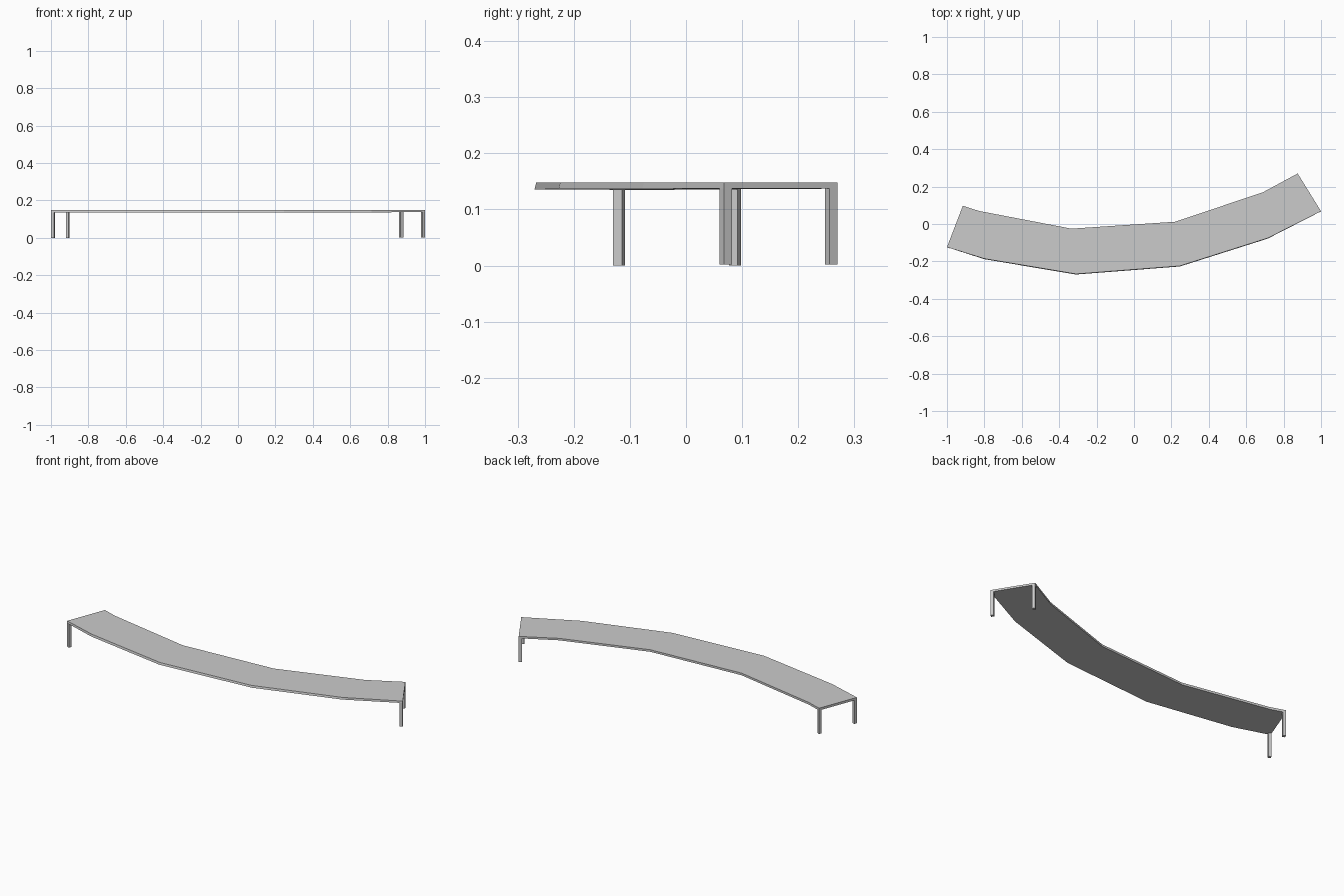
import bpy
from mathutils import Vector

cube = bpy.data.objects.get("Cube")
if cube:
    bpy.data.objects.remove(cube)

GREY = (0.6, 0.6, 0.6, 1)
mat = bpy.data.materials.new("light grey")
mat.use_nodes = True
mat.diffuse_color = GREY
mat.node_tree.nodes["Principled BSDF"].inputs["Base Color"].default_value = GREY

TOP = 0.148
LEG = 0.0165
FLARE = 0.003

# Plan outline of the curved seat, right end to left end
front = [(-1, -0.124), (-0.8, -0.185), (-0.31, -0.267),
         (0.245, -0.224), (0.715, -0.075), (1, 0.068)]
back = [(-0.915, 0.098), (-0.83, 0.07), (-0.335, -0.025),
        (0.22, 0.012), (0.69, 0.17), (0.875, 0.27)]


def make(name, verts, faces):
    mesh = bpy.data.meshes.new(name)
    mesh.from_pydata(verts, [], faces)
    mesh.materials.append(mat)
    obj = bpy.data.objects.new(name, mesh)
    bpy.context.collection.objects.link(obj)
    # Consistent outward normals
    import bmesh
    bm = bmesh.new()
    bm.from_mesh(mesh)
    bmesh.ops.recalc_face_normals(bm, faces=bm.faces)
    bm.to_mesh(mesh)
    bm.free()


def underside(x):
    return 0.135 + 0.001 * (x + 1)


# Seat: one rectangular cross-section per station, bridged with quads
verts, faces = [], []
for (fx, fy), (bx, by) in zip(front, back):
    flare = FLARE if abs(fx) < 0.9 else 0
    verts += [(fx, fy, TOP), (bx, by, TOP),
              (bx, by, underside(bx)), (fx, fy - flare, underside(fx))]
for i in range(len(front) - 1):
    for j in range(4):
        k = (j + 1) % 4
        faces.append((4 * i + j, 4 * i + k, 4 * i + 4 + k, 4 * i + 4 + j))
faces += [(0, 1, 2, 3), tuple(range(len(verts) - 4, len(verts)))]
make("seat", verts, faces)


# Square legs flush with the corners of each end
def leg(name, corner, along, inward, foot):
    ring = [corner, corner + along, corner + along + inward, corner + inward]
    verts = [(p.x, p.y, foot) for p in ring]
    verts += [(p.x, p.y, underside(p.x)) for p in ring]
    faces = [(0, 1, 2, 3), (4, 5, 6, 7)]
    faces += [(i, (i + 1) % 4, (i + 1) % 4 + 4, i + 4) for i in range(4)]
    make(name, verts, faces)


for side, end, foot in (("right", 0, 0.0), ("left", -1, 0.002)):
    f, b = Vector(front[end]), Vector(back[end])
    along = (b - f).normalized() * LEG
    inward = Vector((along.y, -along.x))
    if end:
        inward = -inward
    leg("front_leg_" + side, f, along, inward, foot)
    leg("back_leg_" + side, b, -along, inward, foot)
